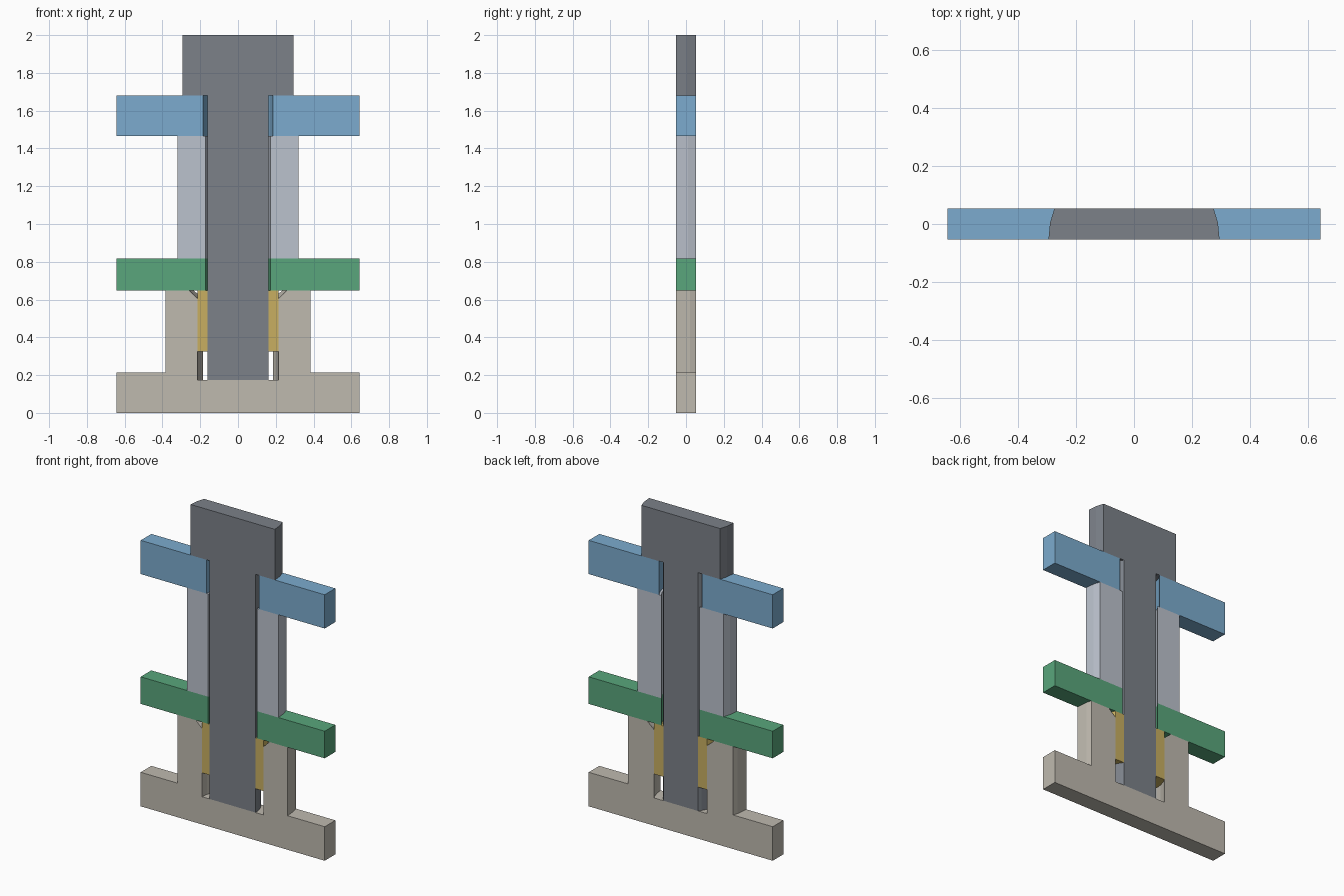
import bpy, bmesh, math

if "Cube" in bpy.data.objects:
    bpy.data.objects.remove(bpy.data.objects["Cube"])

HALF_W, HALF_D, SEG = 0.643, 0.053, 32
BIG = 0.9          # outer radius of plates, trimmed square by the slab box


def material(name, rgb):
    m = bpy.data.materials.new(name)
    m.diffuse_color = (*rgb, 1)
    m.use_nodes = True
    m.node_tree.nodes["Principled BSDF"].inputs["Base Color"].default_value = m.diffuse_color
    return m


# Slab box: open towards the front, trims sides and back
bpy.ops.mesh.primitive_cube_add(size=1, location=(0, HALF_D - 0.5, 1))
cutter = bpy.context.object
cutter.name = "slab_cutter"
cutter.scale = (2 * HALF_W, 1, 4)
cutter.hide_render = True


def section(name, profile, rgb):
    """Half-revolve a closed (radius, z) profile about the front plane, trim to the slab."""
    bm = bmesh.new()
    rings = []
    for i in range(SEG // 2 + 1):
        a = 2 * math.pi * i / SEG
        rings.append([bm.verts.new((r * math.cos(a), r * math.sin(a) - HALF_D, z))
                      for r, z in profile])
    n = len(profile)
    for a, b in zip(rings, rings[1:]):
        for j in range(n):
            k = (j + 1) % n
            if profile[j][0] == 0 and profile[k][0] == 0:
                continue
            bm.faces.new((a[j], a[k], b[k], b[j]))
    bm.faces.new(rings[0])
    bm.faces.new(rings[-1])
    bmesh.ops.remove_doubles(bm, verts=bm.verts, dist=1e-5)
    bmesh.ops.recalc_face_normals(bm, faces=bm.faces)
    me = bpy.data.meshes.new(name)
    bm.to_mesh(me)
    bm.free()
    ob = bpy.data.objects.new(name, me)
    bpy.context.collection.objects.link(ob)
    me.materials.append(material(name + "_color", rgb))
    mod = ob.modifiers.new("slab", 'BOOLEAN')
    mod.operation, mod.solver, mod.object = 'INTERSECT', 'EXACT', cutter
    bpy.context.view_layer.objects.active = ob
    bpy.ops.object.modifier_apply(modifier=mod.name)
    return ob


def ring(r0, r1, z0, z1):
    return [(r0, z0), (r1, z0), (r1, z1), (r0, z1)]


# Headed plunger
section("plunger", [(0, 0.175), (0.161, 0.175), (0.161, 1.68), (0.295, 1.68),
                    (0.295, 2.0), (0, 2.0)], (0.20, 0.22, 0.25))
# Plates and spacer sleeve
section("upper_plate", ring(0.184, BIG, 1.467, 1.68), (0.20, 0.41, 0.62))
section("spacer_sleeve", ring(0.171, 0.32, 0.818, 1.467), (0.50, 0.54, 0.61))
section("middle_plate", ring(0.171, BIG, 0.647, 0.818), (0.10, 0.38, 0.20))
# Bushing seated in the bore
section("bushing", ring(0.161, 0.214, 0.326, 0.647), (0.58, 0.43, 0.12))
# Base with hub, blind bore and chamfered mouth
section("base_hub", [(0, 0), (BIG, 0), (BIG, 0.215), (0.384, 0.215), (0.384, 0.647),
                     (0.257, 0.647), (0.214, 0.605), (0.214, 0.175), (0, 0.175)],
        (0.52, 0.49, 0.43))

bpy.data.objects.remove(cutter, do_unlink=True)
